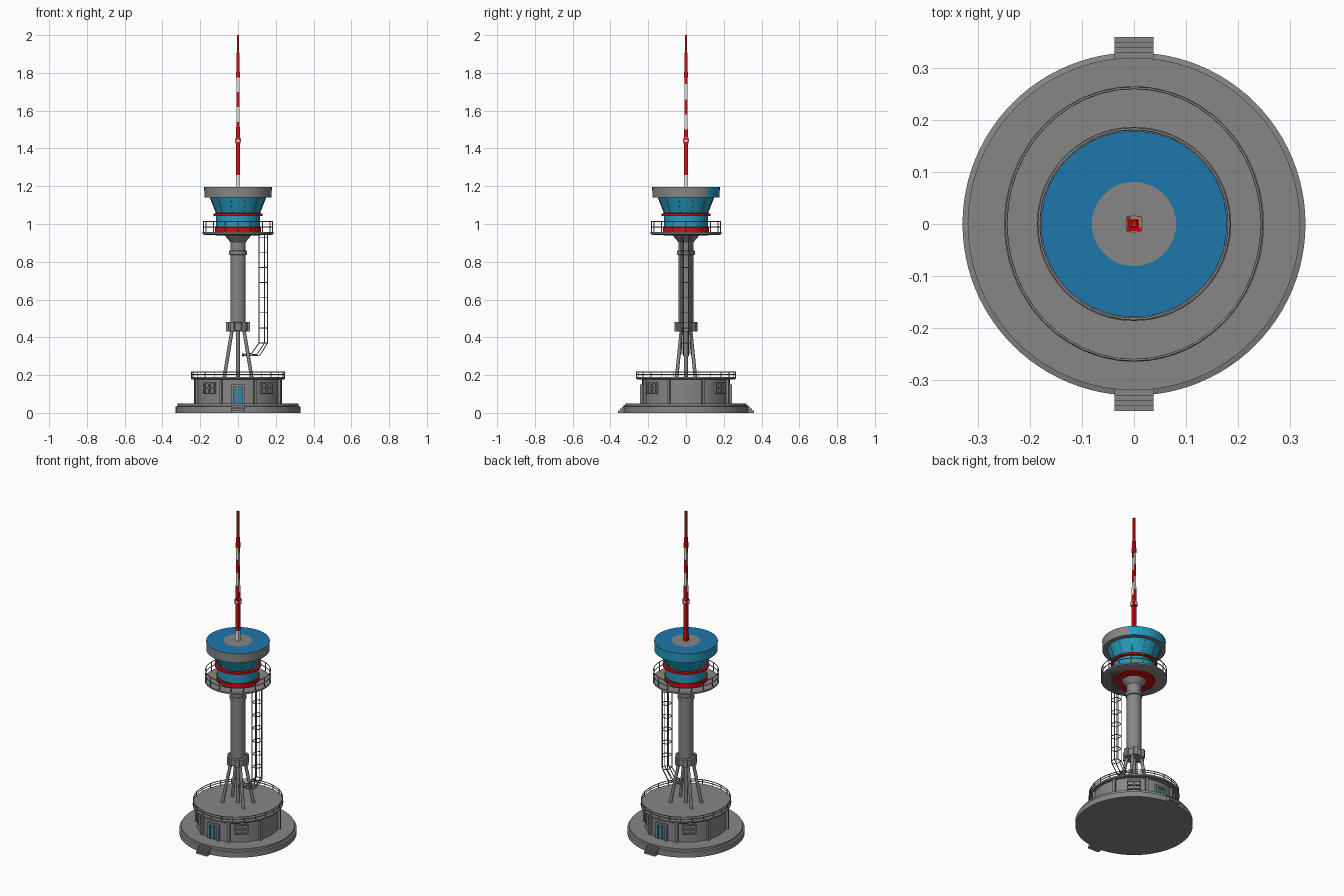
import bpy, bmesh, math
from math import sin, cos, pi, radians, atan2, hypot
from mathutils import Matrix

old = bpy.data.objects.get("Cube")
if old:
    bpy.data.objects.remove(old)


def material(name, rgb):
    m = bpy.data.materials.new(name)
    m.use_nodes = True
    m.diffuse_color = (*rgb, 1)
    bsdf = m.node_tree.nodes["Principled BSDF"]
    bsdf.inputs["Base Color"].default_value = (*rgb, 1)
    bsdf.inputs["Roughness"].default_value = 0.8
    return m


GREY = material("concrete grey", (0.24, 0.24, 0.24))
BLUE = material("window blue", (0.018, 0.33, 0.53))
ROOF = material("roof blue", (0.012, 0.185, 0.41))
DOOR = material("door teal", (0.035, 0.24, 0.36))
RED = material("signal red", (0.68, 0.004, 0.004))
WHITE = material("mast white", (0.8, 0.8, 0.8))


def finish(name, mesh, mats, smooth=False):
    for m in mats:
        mesh.materials.append(m)
    ob = bpy.data.objects.new(name, mesh)
    bpy.context.collection.objects.link(ob)
    if smooth:
        bpy.ops.object.select_all(action="DESELECT")
        ob.select_set(True)
        bpy.context.view_layer.objects.active = ob
        bpy.ops.object.shade_smooth_by_angle(angle=radians(30))
    return ob


def from_bmesh(name, bm, mats, rule=None, smooth=False):
    bmesh.ops.recalc_face_normals(bm, faces=bm.faces)
    if rule:
        for f in bm.faces:
            f.material_index = rule(f.calc_center_median(), f.normal)
    mesh = bpy.data.meshes.new(name)
    bm.to_mesh(mesh)
    bm.free()
    return finish(name, mesh, mats, smooth)


def lathe(name, profile, mats, rule=None, n=64):
    """Turn (radius, z) points round the z axis and cap both ends."""
    bm = bmesh.new()
    rings = [[bm.verts.new((r * cos(2 * pi * i / n), r * sin(2 * pi * i / n), z))
              for i in range(n)] for r, z in profile]
    for a, b in zip(rings, rings[1:]):
        for i in range(n):
            j = (i + 1) % n
            bm.faces.new((a[i], a[j], b[j], b[i]))
    bm.faces.new(rings[0])
    bm.faces.new(rings[-1])
    return from_bmesh(name, bm, mats, rule, smooth=True)


def boxes(name, items, mats):
    """items: (centre, size, turn about the z axis through the origin)."""
    bm = bmesh.new()
    for c, s, turn in items:
        m = Matrix.Rotation(turn, 4, "Z") @ Matrix.Translation(c) @ Matrix.Diagonal((*s, 1))
        bmesh.ops.create_cube(bm, size=1, matrix=m)
    return from_bmesh(name, bm, mats)


def tubes(name, paths, radius, sides=1):
    """paths: (points, closed); all become one grey tube mesh."""
    cu = bpy.data.curves.new(name, "CURVE")
    cu.dimensions = "3D"
    cu.bevel_depth = radius
    cu.bevel_resolution = sides
    cu.use_fill_caps = True
    for pts, closed in paths:
        sp = cu.splines.new("POLY")
        sp.points.add(len(pts) - 1)
        for p, co in zip(sp.points, pts):
            p.co = (*co, 1)
        sp.use_cyclic_u = closed
    tmp = bpy.data.objects.new("temp", cu)
    bpy.context.collection.objects.link(tmp)
    deps = bpy.context.evaluated_depsgraph_get()
    mesh = bpy.data.meshes.new_from_object(tmp.evaluated_get(deps))
    bpy.data.objects.remove(tmp)
    mesh.materials.clear()
    return finish(name, mesh, [GREY])


def ring(rx, ry, z, n=48):
    return [(rx * cos(2 * pi * i / n), ry * sin(2 * pi * i / n), z) for i in range(n)]


def railing(name, rx, ry, z0, heights, posts, radius):
    paths = [(ring(rx, ry, z), True) for z in heights]
    for x, y, _ in ring(rx, ry, 0, posts):
        paths.append(([(x, y, z0), (x, y, heights[-1])], False))
    tubes(name, paths, radius)


# Ground slab and steps at front and back
lathe("base_slab", [(0.33, 0), (0.33, 0.033), (0.32, 0.036), (0.32, 0.05)], [GREY], n=96)
boxes("entrance_steps", [((0, -0.315 - 0.005 * k, 0.021 - 0.005 * k),
                          (0.075, 0.03 + 0.01 * k, 0.042 - 0.01 * k), t)
                         for k in range(4) for t in (0, pi)], [GREY])

# Round ground building with pilasters and terrace
lathe("building_wall", [(0.232, 0.05), (0.232, 0.18)], [GREY], n=96)
terrace = lathe("terrace_roof", [(0.245, 0.178), (0.25, 0.182), (0.25, 0.19)], [GREY], n=96)
terrace.scale.y = 1.06
boxes("pilasters", [((0.235, 0, 0.115), (0.022, 0.014, 0.13), radians(22.5 + 45 * k))
                    for k in range(8)], [GREY])
railing("terrace_railing", 0.246, 0.262, 0.19, (0.204, 0.217), 24, 0.0025)

# Framed doors at front and back
doors = (-pi / 2, pi / 2)
boxes("door_frames", [((0.235, y, 0.1), (0.018, 0.014, 0.1), t)
                      for t in doors for y in (-0.031, 0.031)]
      + [((0.235, 0, 0.144), (0.018, 0.075, 0.012), t) for t in doors], [GREY])
boxes("door_leaves", [((0.232, 0, 0.094), (0.006, 0.048, 0.088), t) for t in doors], [DOOR])
boxes("door_rails", [((0.234, 0, 0.094), (0.008, 0.006, 0.088), t) for t in doors], [GREY])

# Barred windows on the diagonals
diagonals = [radians(a) for a in (50, 130, 230, 310)]
boxes("window_bars", [((0.233, y, 0.13), (0.016, 0.007, 0.062), t)
                      for t in diagonals for y in (-0.037, 0, 0.037)]
      + [((0.233, 0, z), (0.016, 0.08, 0.007), t)
         for t in diagonals for z in (0.103, 0.13, 0.157)], [GREY])

# Splayed legs, collar and shaft
tubes("splayed_legs", [([(sx * 0.073, sy * 0.05, 0.185), (sx * 0.028, sy * 0.022, 0.46)], False)
                       for sx in (-1, 1) for sy in (-1, 1)], 0.0095, 2)
lathe("centre_pipe", [(0.011, 0.185), (0.011, 0.45)], [GREY], n=16)
lathe("collar", [(0.048, 0.433), (0.052, 0.437), (0.052, 0.475), (0.044, 0.48)], [GREY], n=32)
boxes("collar_brackets", [((0.05, 0, 0.457), (0.026, 0.024, 0.05), radians(60 * k))
                          for k in range(6)], [GREY])
lathe("shaft", [(0.041, 0.45), (0.041, 0.835), (0.047, 0.838), (0.047, 0.858), (0.041, 0.861),
                (0.041, 0.905), (0.075, 0.945)], [GREY], n=40)

# Gallery with railing
lathe("gallery_floor", [(0.178, 0.943), (0.187, 0.947), (0.187, 0.957)], [GREY])
lathe("gallery_underside", [(0.12, 0.938), (0.12, 0.944)], [RED])
railing("gallery_railing", 0.183, 0.183, 0.957, (0.985, 1.013), 16, 0.0026)


# Cabin with red bands and outward leaning glass
def cabin_colour(c, n):
    return 1 if c.z < 0.985 or 1.04 < c.z < 1.058 else 0


lathe("cabin", [(0.122, 0.957), (0.122, 0.983), (0.116, 0.984), (0.116, 1.042), (0.131, 1.043),
                (0.131, 1.056), (0.117, 1.057), (0.15, 1.142)], [BLUE, RED], cabin_colour)
mullions = []
for k in range(12):
    a = radians(15 + 30 * k)
    mullions.append(([(r * cos(a), r * sin(a), z) for r, z in ((0.118, 1.056), (0.151, 1.142))], False))
tubes("cabin_mullions", mullions, 0.0014)


# Straight roof drum: blue top ring, rim blue on one side only
def roof_colour(c, n):
    if n.z > 0.8:
        return 1 if 0.08 < hypot(c.x, c.y) < 0.178 else 0
    angle = math.degrees(atan2(c.y, c.x)) % 360
    return 2 if n.z > -0.5 and 38 < angle < 197 else 0


lathe("roof_drum", [(0.15, 1.14), (0.178, 1.14), (0.179, 1.196), (0.176, 1.196),
                    (0.081, 1.197), (0.079, 1.197)], [GREY, ROOF, BLUE], roof_colour, n=72)

# Mast: square taper, red and white bands shifted from side to side
STEP, START, BANDS = 0.04, 1.18, 1.46
bm = bmesh.new()
loops = []
for z in [START + STEP * k for k in range(20)] + [2.0]:
    h = 0.0115 - 0.0055 * (z - START) / (2.0 - START)
    loops.append([bm.verts.new((sx * h, sy * h, z))
                  for sx, sy in ((-1, -1), (1, -1), (1, 1), (-1, 1))])
for a, b in zip(loops, loops[1:]):
    for i in range(4):
        j = (i + 1) % 4
        bm.faces.new((a[i], a[j], b[j], b[i]))
bm.faces.new(loops[0])
bm.faces.new(loops[-1])


def mast_colour(c, n):
    if c.z > 1.77:
        return 0
    if c.z < BANDS:
        return 1 if c.z < 1.26 and n.x - n.y > 0.5 else 0
    shift = 0 if abs(n.y) > 0.5 else 1
    return 1 if (int((c.z - BANDS) / STEP) + shift) % 4 in (2, 3) else 0


from_bmesh("mast", bm, [RED, WHITE], mast_colour)
boxes("mast_beacons", [((0, 0, 1.44), (0.028, 0.028, 0.03), 0),
                       ((0, 0, 1.79), (0.021, 0.021, 0.03), 0)], [RED])
boxes("beacon_plates", [((0.0145, 0, 1.44), (0.003, 0.014, 0.014), k * pi / 2) for k in range(4)]
      + [((0.003, 0.003, 1.456), (0.021, 0.021, 0.004), 0)], [WHITE])

# Caged ladder: stiles, outer bars and hoops, curving in towards the shaft
paths = []
for x, ys, drop in ((0.112, (-0.022, 0.022), 0), (0.14, (-0.028, 0.028), 0.006),
                    (0.156, (-0.014, 0.014), 0.01)):
    for y in ys:
        paths.append(([(x, y, 0.945), (x, y, 0.37), (x - 0.04, y, 0.315 - drop),
                       (0.02, y, 0.312 - drop)], False))
for k in range(8):
    z = 0.37 + 0.08 * k
    paths.append(([(0.112, -0.022, z), (0.14, -0.028, z), (0.156, -0.014, z), (0.156, 0.014, z),
                   (0.14, 0.028, z), (0.112, 0.022, z)], True))
tubes("caged_ladder", paths, 0.0025)
